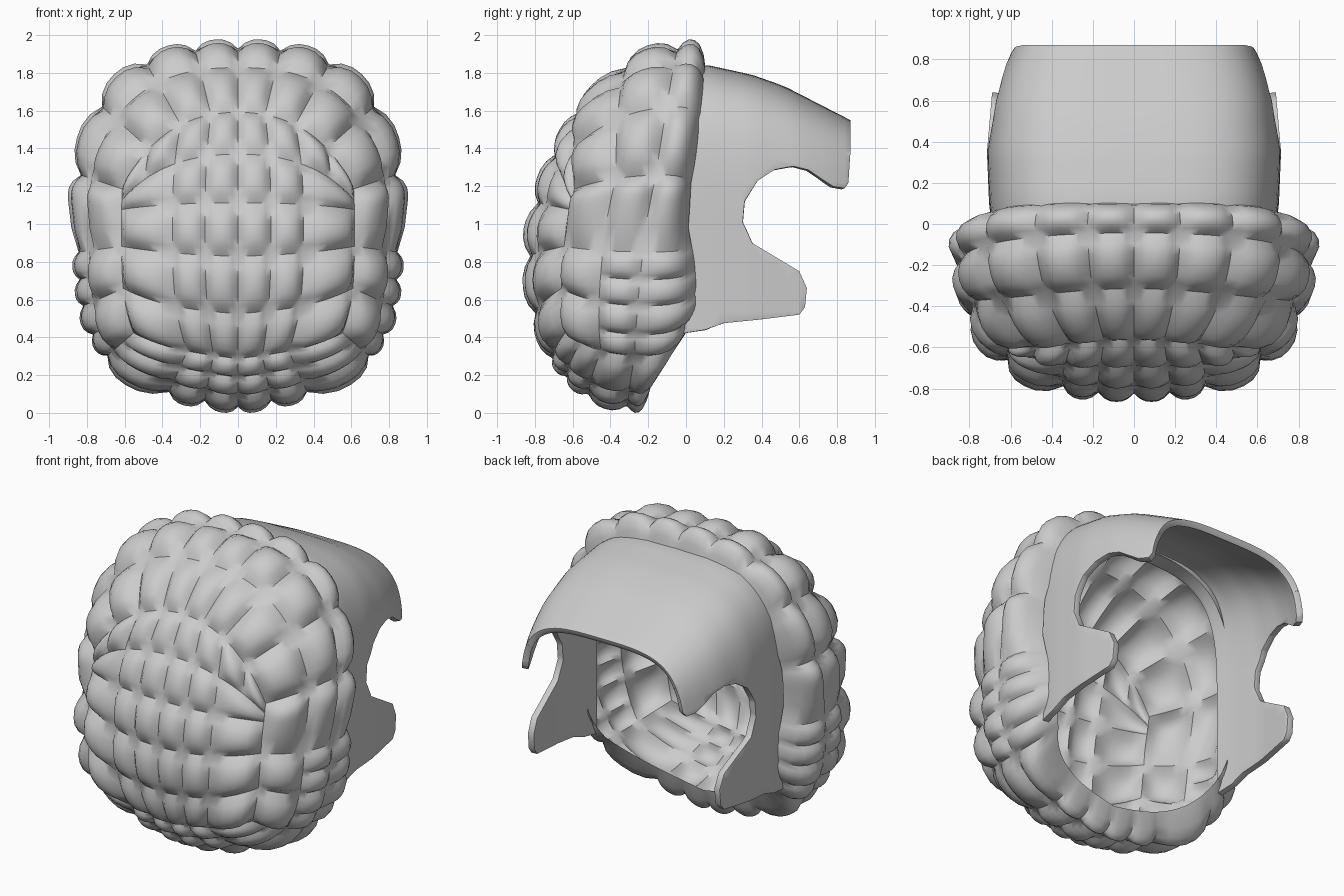
import bpy, bmesh
from mathutils import Vector

if "Cube" in bpy.data.objects:
    bpy.data.objects.remove(bpy.data.objects["Cube"])

grey = bpy.data.materials.new("plain grey")
grey.use_nodes = True
grey.diffuse_color = (0.6, 0.6, 0.6, 1)
grey.node_tree.nodes["Principled BSDF"].inputs["Base Color"].default_value = (0.6, 0.6, 0.6, 1)


def finish(bm, name, centre, angle):
    """Point faces outward and turn the bmesh into a shaded object."""
    bm.normal_update()
    for f in bm.faces:
        if f.normal.dot(f.calc_center_median() - Vector(centre)) < 0:
            f.normal_flip()
    mesh = bpy.data.meshes.new(name)
    bm.to_mesh(mesh)
    bm.free()
    mesh.materials.append(grey)
    obj = bpy.data.objects.new(name, mesh)
    bpy.context.collection.objects.link(obj)
    bpy.context.view_layer.objects.active = obj
    bpy.ops.object.select_all(action="DESELECT")
    obj.select_set(True)
    bpy.ops.object.shade_smooth_by_angle(angle=angle)
    return obj


def lerp_table(table, t):
    for (t0, a), (t1, b) in zip(table, table[1:]):
        if t <= t1:
            k = max(0, (t - t0) / (t1 - t0))
            return a + (b - a) * k
    return table[-1][1]


# ---- Quilted dome: box grid projected onto a rounded superellipsoid ----
RADII = Vector((0.845, 0.665, 0.95))
DEPTH_POWER = 2.2
TOP, BROW, BOTTOM, REAR, LAST = 0.8, 0.14, -1, 0.25, -0.1
X_LINES = [0, 0.21, 0.44, 1]
X_LINES_UPPER = [0, 0.21, 0.44, 0.7, 1]
Y_LINES = [-1, -0.45, LAST, REAR]
Z_LINES = [BOTTOM, -0.53, -0.16, BROW, 0.44, TOP]
SIDE_Z_LINES = [BOTTOM, -0.53, -0.16, TOP]


def dome_point(c):
    x, y, z = c
    ratio = max(0, (y - LAST) / (REAR - LAST))
    if z > BROW:                        # upper rows arch down at the sides
        z = BROW + (z - BROW) * (1 - 0.76 * x * x)
    if z > 0:                           # rim is shorter at the crown
        y -= 0.17 * ratio * z
    else:                               # and longer at the lower sides
        y += ratio * (0.3 * min(1, -1.6 * z) * abs(x) ** 3 + 0.17 * z)
    power = 2.7 if z > 0 else 3.5
    ring = (abs(x) ** power + abs(z) ** power) ** (1 / power)
    size = (ring ** DEPTH_POWER + abs(y) ** DEPTH_POWER) ** (1 / DEPTH_POWER)
    d = Vector((x, y, z)) / size
    p = Vector(d[i] * RADII[i] for i in range(3))
    n = Vector((1 if d[i] > 0 else -1) * abs(d[i]) ** 1.5 / RADII[i] for i in range(3))
    tuck = 1 - 0.14 * ratio ** 4        # rear rim tucks onto the shell
    p.x *= tuck
    p.z *= tuck
    if p.z < 0:                         # underside rises away from the middle
        p.z *= 1 - 0.16 * abs(d.x)
    p.y += -0.15 + p.z * (0.2 if p.z > 0 else 0.1)
    p.z += 1
    return p, n.normalized()


def pillow(bm, corner, u_edge, v_edge, steps=6):
    """One raised cushion over a box cell."""
    at = lambda u, v: dome_point(corner + u_edge * u + v_edge * v)
    wide = (at(1, 0.5)[0] - at(0, 0.5)[0]).length
    tall = (at(0.5, 1)[0] - at(0.5, 0)[0]).length
    height = min(0.07, 0.27 * min(wide, tall))
    rows = []
    for i in range(steps + 1):
        row = []
        for j in range(steps + 1):
            u, v = i / steps, j / steps
            p, n = at(u, v)
            swell = (1 - abs(2 * u - 1) ** 2.5) * (1 - abs(2 * v - 1) ** 2.5)
            row.append(bm.verts.new(p + n * height * swell))
        rows.append(row)
    for i in range(steps):
        for j in range(steps):
            bm.faces.new((rows[i][j], rows[i + 1][j], rows[i + 1][j + 1], rows[i][j + 1]))


def spans(lines):
    return list(zip(lines, lines[1:]))


def halves(a, b):
    return [(a, (a + b) / 2), ((a + b) / 2, b)]


bm = bmesh.new()
for side in (1, -1):
    for z0, z1 in spans(Z_LINES):                           # front cushions
        for x0, x1 in spans(X_LINES_UPPER if z0 > BROW else X_LINES):
            pillow(bm, Vector((side * x0, -1, z0)),
                   Vector((side * (x1 - x0), 0, 0)), Vector((0, 0, z1 - z0)))
    for y0, y1 in spans(Y_LINES):
        for x0, x1 in spans(X_LINES_UPPER):                 # crown cushions
            pillow(bm, Vector((side * x0, y0, TOP)),
                   Vector((side * (x1 - x0), 0, 0)), Vector((0, y1 - y0, 0)))
        for x0, x1 in spans(X_LINES):                       # underside cushions
            for a, b in (halves(y0, y1) if y0 == -1 else [(y0, y1)]):
                pillow(bm, Vector((side * x0, a, BOTTOM)),
                       Vector((side * (x1 - x0), 0, 0)), Vector((0, b - a, 0)))
        for z0, z1 in spans(SIDE_Z_LINES):                  # side cushions
            small = z1 < 0 and y0 > -1
            for a, b in (halves(z0, z1) if small else [(z0, z1)]):
                pillow(bm, Vector((side, y0, a)), Vector((0, y1 - y0, 0)), Vector((0, 0, b - a)))
bmesh.ops.remove_doubles(bm, verts=bm.verts, dist=0.0005)
low = min(v.co.z for v in bm.verts)
bmesh.ops.translate(bm, verts=bm.verts, vec=(0, 0, -low))
finish(bm, "quilted_dome", (0, -0.15, 1), 0.65)

# ---- Smooth rear shell: flat outline, gridded, then wrapped into an arch ----
CREST = [(-0.1, 1.84), (0.12, 1.84), (0.35, 1.79), (0.52, 1.73), (0.87, 1.55)]
UPPER_WIDTH = [(-0.1, 0.68), (0.1, 0.705), (0.35, 0.715), (0.6, 0.68), (0.75, 0.635), (0.87, 0.58)]
LOWER_WIDTH = [(-0.1, 0.68), (0.1, 0.705), (0.35, 0.715), (0.64, 0.69)]
OUTLINE = [(0.87, 1.4), (0.86, 1.22), (0.84, 1.19), (0.78, 1.2), (0.65, 1.29), (0.57, 1.31),
           (0.47, 1.29), (0.38, 1.23), (0.31, 1.12), (0.3, 1.01), (0.35, 0.9), (0.5, 0.81),
           (0.6, 0.75), (0.64, 0.66), (0.63, 0.56), (0.6, 0.52), (0.4, 0.495), (0.2, 0.475),
           (0.1, 0.44), (-0.02, 0.42)]


def unroll(y, z):
    return (z - 1) / (lerp_table(CREST, y) - 1) if z > 1 else z - 1


def wrap(y, q):
    """Wall below q = 1, then across the roof to the middle at q = 2."""
    blend = min(1, max(0, q * 2 + 0.3))
    low_w, high_w = lerp_table(LOWER_WIDTH, y), lerp_table(UPPER_WIDTH, y)
    w = low_w + (high_w - low_w) * blend
    if q <= 0:
        return Vector((w, y, 1 + q))
    a, b = min(1, 2 - q), min(1, q)
    size = (abs(a) ** 3.6 + b ** 3.6) ** (1 / 3.6)
    return Vector((w * a / size, y, 1 + (lerp_table(CREST, y) - 1) * b / size))


bm = bmesh.new()
flat = [(-0.02, 2), (0.87, 2)] + [(y, unroll(y, z)) for y, z in OUTLINE]
bm.faces.new([bm.verts.new((0, y, q)) for y, q in flat])
cuts = [((0, 0.06 * i, 0), (0, 1, 0)) for i in range(0, 15)]
cuts += [((0, 0, -0.55 + 0.085 * i), (0, 0, 1)) for i in range(30)]
for co, no in cuts:
    bmesh.ops.bisect_plane(bm, geom=bm.verts[:] + bm.edges[:] + bm.faces[:],
                           dist=0.0001, plane_co=co, plane_no=no)
for v in bm.verts:
    v.co = wrap(v.co.y, v.co.z)
shell = finish(bm, "rear_shell", (0, 0.3, 1), 0.7)
mirror = shell.modifiers.new("mirror", "MIRROR")
mirror.use_clip = True
thick = shell.modifiers.new("thickness", "SOLIDIFY")
thick.thickness = 0.04
thick.offset = -1
rim = shell.modifiers.new("soft_rim", "BEVEL")
rim.width = 0.012
rim.segments = 2
rim.limit_method = "ANGLE"
rim.angle_limit = 0.9
